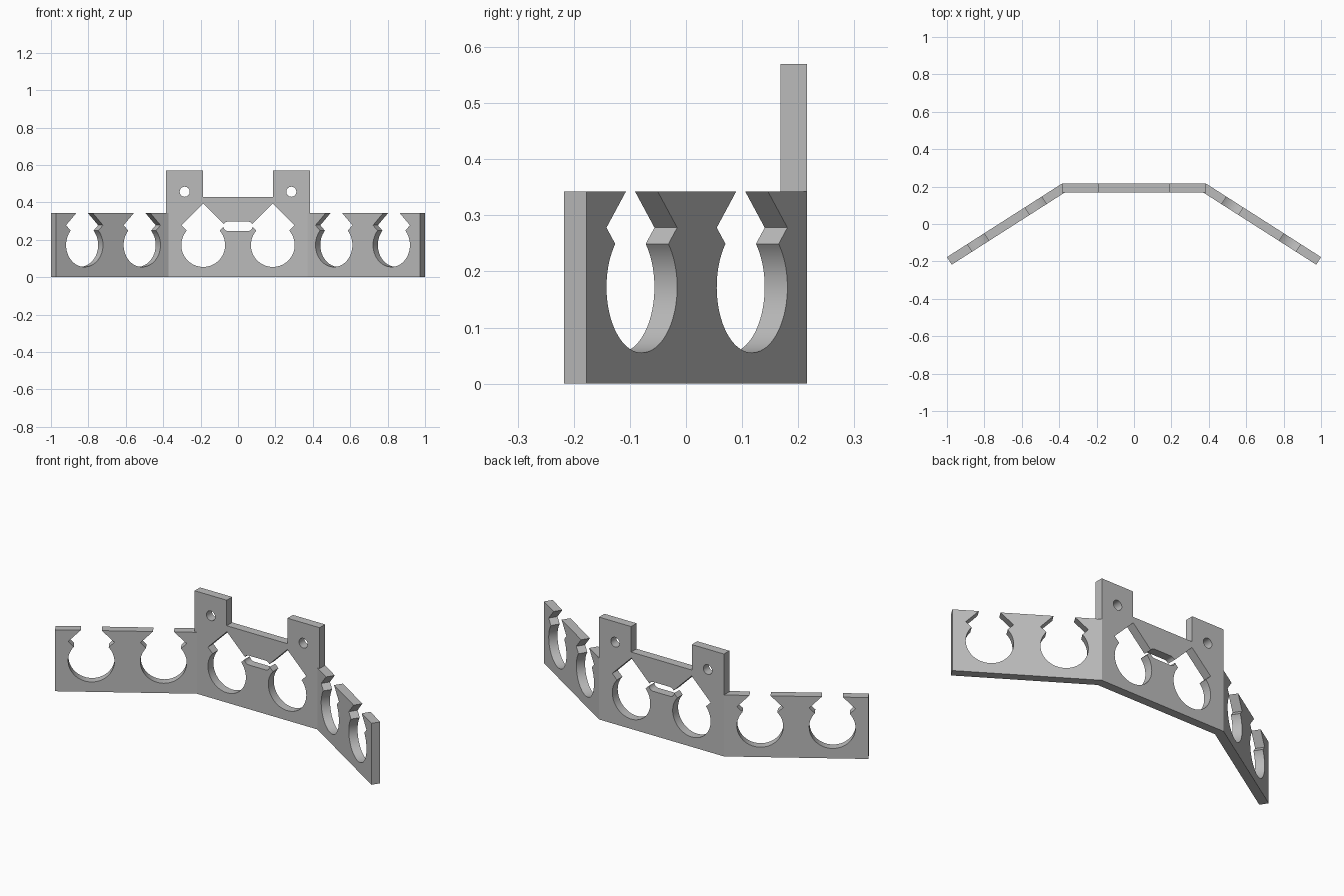
import bpy, bmesh
from math import sin, cos, tan, radians, pi
from mathutils import Matrix, Vector

if "Cube" in bpy.data.objects:
    bpy.data.objects.remove(bpy.data.objects["Cube"])

BACK, THICK, HEIGHT = 0.216, 0.048, 0.342
BEND, HALF, WING = radians(32.57), 0.385, 0.73
RADIUS, HOLE_Z, PEAK = 0.117, 0.172, 0.395

grey = bpy.data.materials.new("light grey plastic")
grey.use_nodes = True
colour = (0.5, 0.5, 0.5, 1)
grey.diffuse_color = colour
grey.node_tree.nodes["Principled BSDF"].inputs["Base Color"].default_value = colour


def prism(name, points, start, depth, matrix=None):
    """Extrude a closed outline along local z from start by depth."""
    bm = bmesh.new()
    face = bm.faces.new([bm.verts.new((x, y, start)) for x, y in points])
    new = bmesh.ops.extrude_face_region(bm, geom=[face])["geom"]
    bmesh.ops.translate(bm, vec=(0, 0, depth), verts=[v for v in new if isinstance(v, bmesh.types.BMVert)])
    bm.transform(matrix or Matrix.Identity(4))
    bmesh.ops.recalc_face_normals(bm, faces=bm.faces)
    mesh = bpy.data.meshes.new(name)
    bm.to_mesh(mesh)
    bm.free()
    mesh.materials.append(grey)
    obj = bpy.data.objects.new(name, mesh)
    bpy.context.collection.objects.link(obj)
    return obj


def combine(target, tool, operation):
    """Apply a boolean to the target and remove the tool."""
    tool.hide_render = True
    mod = target.modifiers.new("combine", "BOOLEAN")
    mod.operation, mod.solver, mod.object = operation, "EXACT", tool
    bpy.context.view_layer.update()
    result = bpy.data.meshes.new_from_object(target.evaluated_get(bpy.context.evaluated_depsgraph_get()))
    target.modifiers.clear()
    target.data = result
    bpy.data.objects.remove(tool)


def upright(x, y, angle=0):
    """Frame with local x along the wall, local y up and local z to the front."""
    return Matrix.Translation((x, y, 0)) @ Matrix.Rotation(angle, 4, "Z") @ Matrix.Rotation(pi / 2, 4, "X")


def arc(cx, cy, r, a, b, steps):
    angles = [radians(a + (b - a) * i / steps) for i in range(steps + 1)]
    return [(cx + r * cos(t), cy + r * sin(t)) for t in angles]


def mirrored(points):
    return points + [(-x, y) for x, y in reversed(points)]


# Bent strip: straight middle with two swept wings
along = Vector((cos(BEND), -sin(BEND)))
tip = Vector((HALF, BACK)) + along * WING
inner_tip = tip - Vector((sin(BEND), cos(BEND))) * THICK
inner_bend = (HALF - THICK * tan(BEND / 2), BACK - THICK)
rack = prism("rack_body", mirrored([(HALF, BACK), tuple(tip), tuple(inner_tip), inner_bend]), 0, HEIGHT)

# Raised middle with two mounting tabs
upper = mirrored([(0.187, 0.428), (0.187, 0.57), (HALF, 0.57), (HALF, HEIGHT), (0.36, HEIGHT), (0.36, 0.2)])
combine(rack, prism("mounting_tabs", upper, 0, THICK, upright(0, BACK)), "UNION")

# Clip openings: round seat, narrow neck and pointed top
corner = PEAK - RADIUS
clip = arc(0, HOLE_Z, RADIUS, 41.2, -221.2, 56) + [(-RADIUS, corner), (0, PEAK), (RADIUS, corner)]
frames = []
for side in (1, -1):
    frames.append(upright(side * 0.186, BACK))
    for share in (0.25, 0.75):
        spot = Vector((HALF, BACK)) + along * WING * share
        frames.append(upright(side * spot.x, spot.y, -side * BEND))
for frame in frames:
    combine(rack, prism("clip_cutter", clip, -0.05, 0.15, frame), "DIFFERENCE")

# Strap slot between the middle clips, and screw holes in the tabs
slot = arc(0.052, 0.272, 0.026, -90, 90, 12) + arc(-0.052, 0.272, 0.026, 90, 270, 12)
screw = arc(0, 0.457, 0.027, 0, 345, 23)
combine(rack, prism("slot_cutter", slot, -0.05, 0.15, upright(0, BACK)), "DIFFERENCE")
for side in (1, -1):
    combine(rack, prism("screw_cutter", screw, -0.05, 0.15, upright(side * 0.285, BACK)), "DIFFERENCE")

# Smooth curved walls, keep crisp edges
bpy.ops.object.select_all(action="DESELECT")
rack.select_set(True)
bpy.context.view_layer.objects.active = rack
bpy.ops.object.shade_smooth_by_angle(angle=radians(30))
